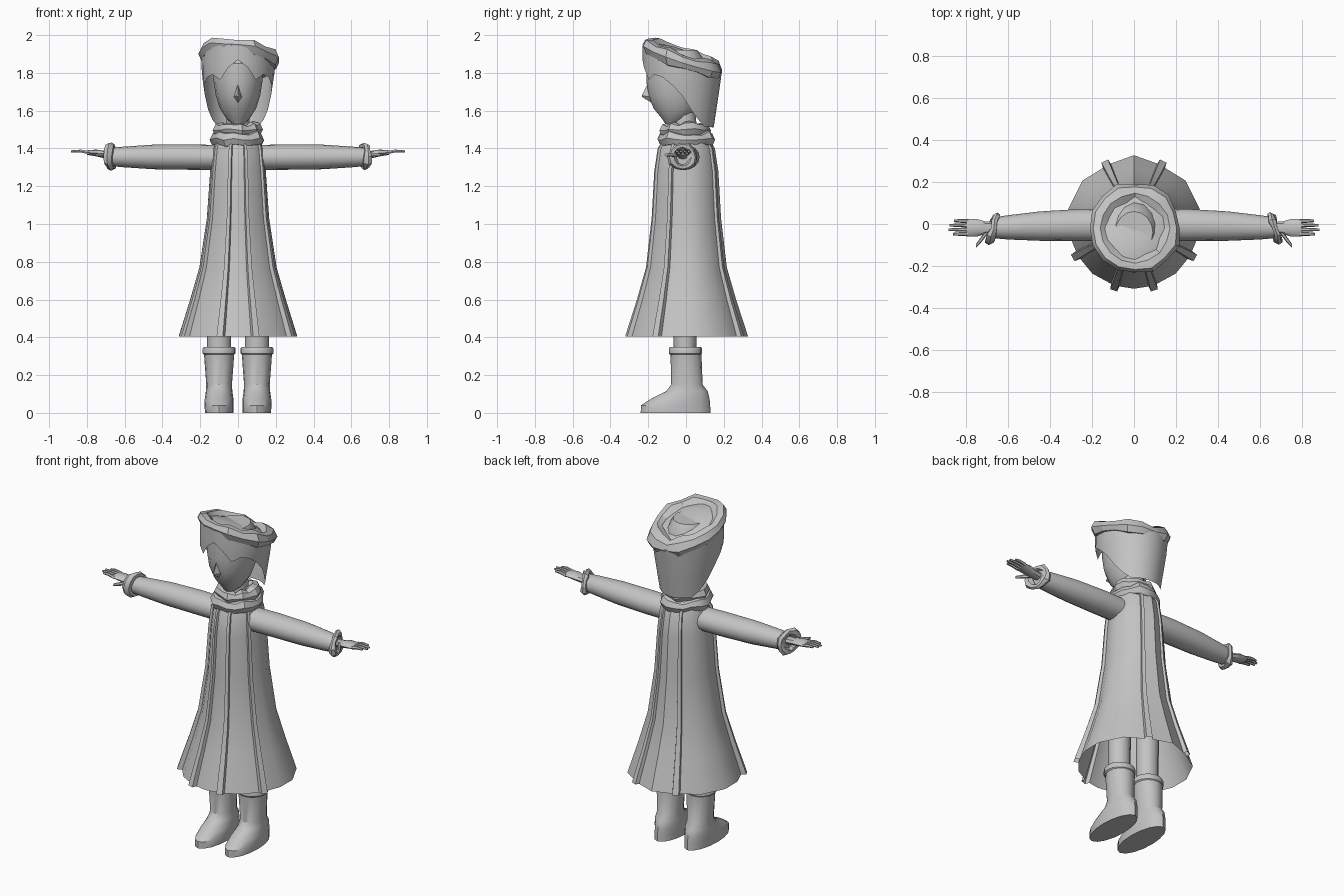
import bpy, bmesh, math, random
from math import sin, cos, pi, radians

if "Cube" in bpy.data.objects:
    bpy.data.objects.remove(bpy.data.objects["Cube"])

random.seed(4)
grey = bpy.data.materials.new("plain grey")
grey.diffuse_color = (0.55, 0.55, 0.55, 1)
grey.use_nodes = True
grey.node_tree.nodes["Principled BSDF"].inputs["Base Color"].default_value = grey.diffuse_color


def loft(name, rings, caps=(True, True)):
    """Skin a list of closed rings with equal point counts."""
    bm = bmesh.new()
    vs = [[bm.verts.new(p) for p in r] for r in rings]
    n = len(rings[0])
    for a, b in zip(vs, vs[1:]):
        for i in range(n):
            j = (i + 1) % n
            bm.faces.new((a[i], a[j], b[j], b[i]))
    if caps[0]:
        bm.faces.new(vs[0][::-1])
    if caps[1]:
        bm.faces.new(vs[-1])
    bmesh.ops.recalc_face_normals(bm, faces=bm.faces)
    me = bpy.data.meshes.new(name)
    bm.to_mesh(me)
    bm.free()
    me.materials.append(grey)
    ob = bpy.data.objects.new(name, me)
    bpy.context.collection.objects.link(ob)
    return ob


def tube(name, secs, axis="z", n=12):
    """Loft of ellipses: (x, y, z, radius a, radius b) across the axis."""
    rings = []
    for x, y, z, a, b in secs:
        ring = []
        for i in range(n):
            t = 2 * pi * i / n
            c, s = a * cos(t), b * sin(t)
            ring.append((x, y + c, z + s) if axis == "x" else (x + c, y + s, z))
        rings.append(ring)
    return loft(name, rings)


def lumpy_ring(name, rx, ry, minor, place, jitter, n=16, m=7):
    """Torus of gathered cloth, each section slightly different."""
    rings = []
    for i in range(n):
        t = 2 * pi * i / n
        k = minor * (1 + random.uniform(-jitter, jitter))
        off = random.uniform(-jitter, jitter) * minor * 0.7
        ring = []
        for j in range(m):
            u = 2 * pi * j / m
            d = k * cos(u)
            ring.append(place((rx + d) * cos(t), (ry + d) * sin(t), k * sin(u) + off))
        rings.append(ring)
    return loft(name, rings + [rings[0]], (False, False))


def interp(table, v):
    for (a, p), (b, q) in zip(table, table[1:]):
        if v <= b:
            return p + (q - p) * (v - a) / (b - a)
    return table[-1][1]


# Dress: flared profile with narrow box pleats (angle from front, radius factor)
half = [(0, .96), (13, .95), (14, 1.03), (20, 1.03), (21, .95), (40, .96), (57, .95),
        (58, 1.04), (64, 1.04), (65, .95), (82, .98), (103, 1.0), (130, 1.0),
        (151, .95), (152, 1.03), (158, 1.03), (159, .96), (180, 1.02)]
outline = half + [(360 - a, r) for a, r in half[-2:0:-1]]
profile = [(.405, .322, 1), (.45, .308, 1), (.6, .26, 1), (.77, .212, .99), (1.03, .182, .93),
           (1.28, .168, .9), (1.4, .15, .92), (1.45, .12, 1)]
loft("dress", [[(R * r * sx * sin(radians(a)), -R * r * cos(radians(a)), z)
                for a, r in outline] for z, R, sx in profile], (False, True))

# Neck and gathered collar
tube("neck", [(0, 0, 1.4, .065, .065), (0, -.01, 1.6, .06, .06)])
lumpy_ring("collar_lower", .108, .115, .036, lambda x, y, z: (x, y, 1.45 + z), .3, 18)
lumpy_ring("collar_upper", .09, .098, .034, lambda x, y, z: (x, y - .003, 1.5 + z), .3, 18)

# Head
tube("head", [(0, -.075, 1.53, .03, .035), (0, -.06, 1.555, .06, .065),
              (0, -.05, 1.61, .095, .12), (0, -.05, 1.68, .118, .15),
              (0, -.05, 1.76, .13, .16), (0, -.05, 1.85, .13, .16),
              (0, -.04, 1.92, .09, .1)], n=16)
loft("nose", [[(-.03, -.17, 1.67), (0, -.18, 1.64), (.03, -.17, 1.67), (0, -.19, 1.77)],
              [(-.006, -.234, 1.68), (0, -.232, 1.672), (.006, -.234, 1.68), (0, -.23, 1.69)]])


# Tilted plane on which the headband lies
def band_z(x, y):
    return 1.868 - .12 * x - .36 * y


# Hair: face opening follows the angle from the front, with pointed fringe locks
edge = [(0, 1.87), (15, 1.83), (32, 1.755), (48, 1.80), (68, 1.76), (90, 1.68),
        (112, 1.57), (135, 1.515), (180, 1.51)]
rings = [[] for _ in range(6)]
for i in range(24):
    a = i * 15
    d = a if a <= 180 else 360 - a
    s, c = sin(radians(a)), -cos(radians(a))
    low = interp(edge, d)
    top = band_z(.19 * s, .19 * c - .02)
    for k in range(4):
        z = low + (top - low) * k / 3
        w = min(1, max(0, (z - 1.5) / .3))
        rx, ry = .148 + .045 * w, .165 + .045 * w
        rings[k].append((rx * s, ry * c - .02, z))
    for k, f in ((4, .7), (5, .35)):
        x, y = .19 * f * s, .2 * f * c - .02
        rings[k].append((x, y, band_z(x, y) + .045 * (1.05 - f * f)))
loft("hair", rings, (False, True))

# Rolled headband
lumpy_ring("headband", .175, .175, .044,
           lambda x, y, z: (x + .005, y - .02, min(2.0, band_z(x, y - .02) + z + .004)), .22, 16)

for side, s in (("right", 1), ("left", -1)):
    # Sleeve and gathered cuff
    tube(side + "_sleeve", [(s * .08, -.005, 1.352, .075, .066), (s * .25, -.005, 1.354, .077, .067),
                            (s * .45, -.01, 1.355, .07, .065), (s * .6, -.016, 1.355, .058, .055),
                            (s * .67, -.018, 1.355, .05, .049)], "x", 16)
    lumpy_ring(side + "_cuff", .058, .058, .02,
               lambda x, y, z: (s * (.672 - .25 * x) + s * z, x - .018, 1.357 + y), .3, 12, 6)

    # Hand with four fingers and a thumb
    tube(side + "_palm", [(s * .65, -.018, 1.362, .027, .022), (s * .71, -.018, 1.368, .03, .02),
                          (s * .75, -.018, 1.376, .042, .018), (s * .80, -.017, 1.378, .042, .012)],
         "x", 8)
    for i, tip in enumerate((.865, .885, .882, .86)):
        y = -.048 + .021 * i
        tube(side + "_finger_%d" % (i + 1),
             [(s * .79, y, 1.378, .01, .01), (s * .83, y, 1.386, .009, .009),
              (s * tip, y, 1.385, .006, .006)], "x", 6)
    tube(side + "_thumb", [(s * .70, -.035, 1.366, .015, .014), (s * .73, -.075, 1.366, .014, .011),
                           (s * .755, -.105, 1.366, .009, .008)], "x", 6)

    # Trouser leg, boot and boot band
    x = s * .1
    tube(side + "_leg", [(x, -.005, .3, .064, .06), (x, -.005, .7, .064, .062)])
    tube(side + "_boot", [(x, -.055, 0, .075, .185), (x, -.055, .04, .077, .183),
                          (x, -.03, .075, .076, .155), (x, .005, .115, .07, .11),
                          (x, .005, .15, .068, .083), (x, 0, .31, .08, .082)], n=16)
    tube(side + "_boot_band", [(x, -.003, .308, .08, .082), (x, -.003, .315, .087, .088),
                               (x, -.003, .34, .087, .088), (x, -.003, .35, .08, .082)], n=16)

# Smooth shading with kept creases
for ob in bpy.data.objects:
    ob.select_set(True)
    bpy.context.view_layer.objects.active = ob
bpy.ops.object.shade_smooth_by_angle(angle=radians(35))
